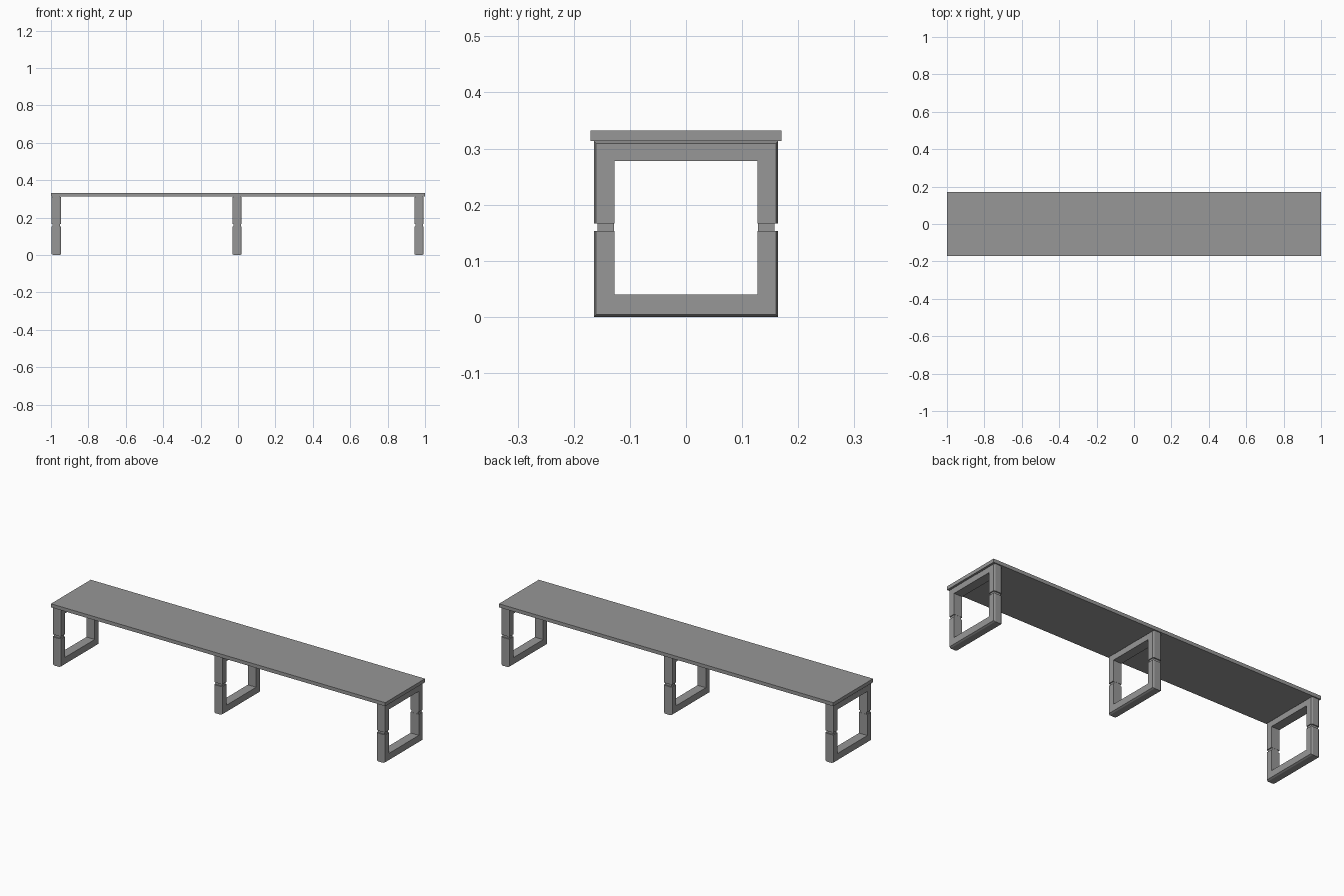
import bpy
import bmesh

cube = bpy.data.objects.get("Cube")
if cube:
    bpy.data.objects.remove(cube)

# Single grey finish
grey = bpy.data.materials.new("grey")
grey.use_nodes = True
colour = (0.31, 0.31, 0.31, 1)
grey.diffuse_color = colour
grey.node_tree.nodes["Principled BSDF"].inputs["Base Color"].default_value = colour

HALF_Y = 0.164      # outer half depth of a leg frame
WALL = 0.037        # bar thickness
SECTION = [(-0.025, WALL), (-0.025, 0.004), (-0.016, 0),
           (0.016, 0), (0.025, 0.004), (0.025, WALL)]


def finish(name, bm):
    bmesh.ops.recalc_face_normals(bm, faces=bm.faces)
    mesh = bpy.data.meshes.new(name)
    bm.to_mesh(mesh)
    bm.free()
    mesh.materials.append(grey)
    obj = bpy.data.objects.new(name, mesh)
    bpy.context.collection.objects.link(obj)
    return obj


def box(name, low, high):
    bm = bmesh.new()
    bmesh.ops.create_cube(bm, size=1)
    for v in bm.verts:
        v.co = [a + (c + 0.5) * (b - a) for a, b, c in zip(low, high, v.co)]
    return finish(name, bm)


def half_frame(name, x, z_end, z_outer, thickness):
    """Sweep the chamfered section along a U from one open end to the other."""
    bm = bmesh.new()
    inward = 1 if z_end > z_outer else -1
    rings = []
    for side, corner in ((-1, False), (-1, True), (1, True), (1, False)):
        ring = []
        for dx, d in SECTION:
            z = z_outer + inward * d * thickness / WALL if corner else z_end
            ring.append(bm.verts.new((x + dx, side * (HALF_Y - d), z)))
        rings.append(ring)
    n = len(SECTION)
    for a, b in zip(rings, rings[1:]):
        for i in range(n):
            j = (i + 1) % n
            bm.faces.new((a[i], a[j], b[j], b[i]))
    bm.faces.new(rings[0])
    bm.faces.new(rings[-1])
    return finish(name, bm)


# Bench top
box("bench_top", (-1, -0.17, 0.313), (1, 0.17, 0.332))

# Three leg frames, each in two halves joined by recessed spacers
for label, x in (("right", -0.971), ("middle", -0.005), ("left", 0.968)):
    half_frame(label + "_leg_lower", x, 0.153, 0, 0.04)
    half_frame(label + "_leg_upper", x, 0.166, 0.313, 0.035)
    for end, side in (("front", -1), ("back", 1)):
        ys = sorted((side * 0.128, side * 0.158))
        box(f"{label}_leg_{end}_spacer", (x - 0.02, ys[0], 0.153),
            (x + 0.02, ys[1], 0.166))
